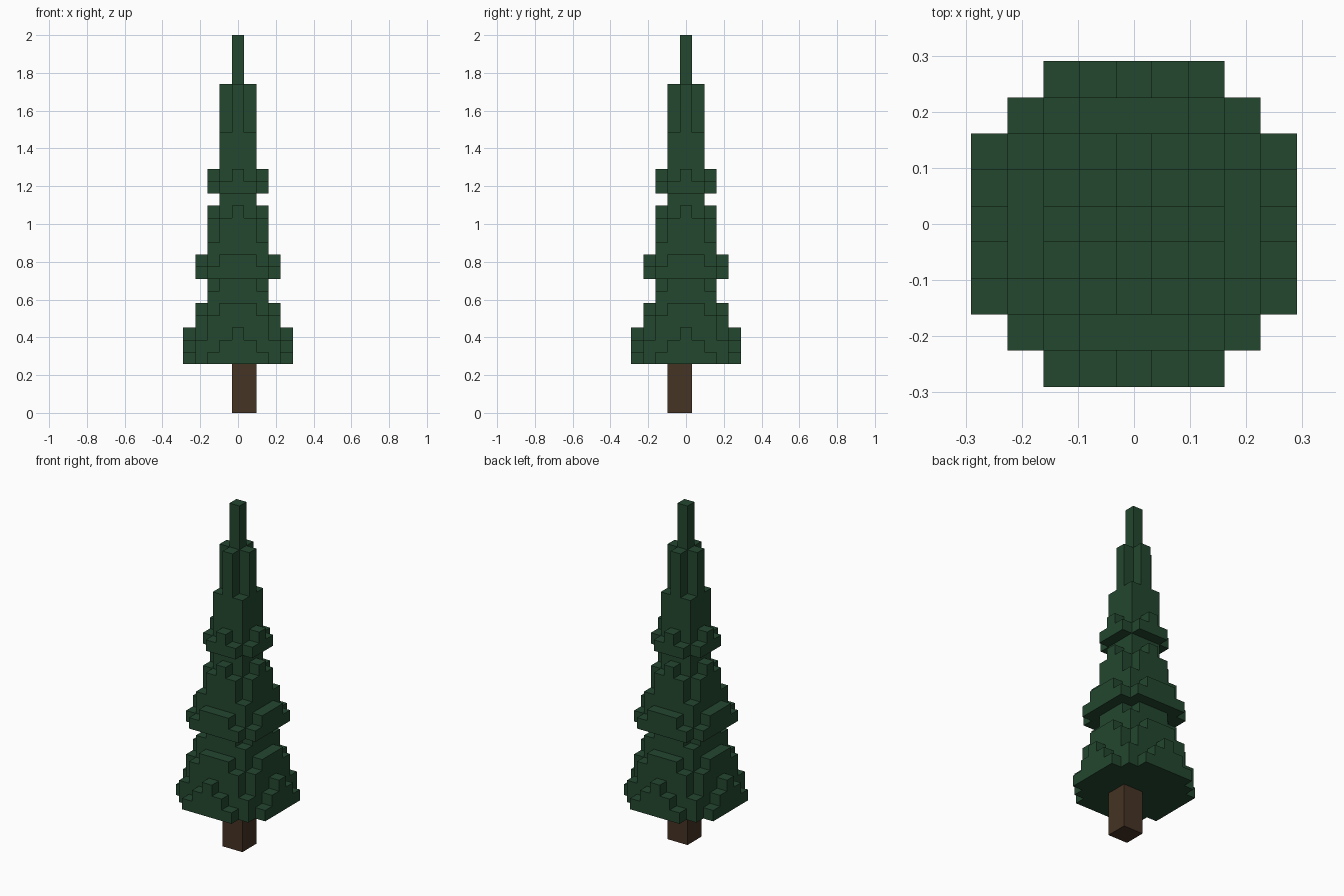
import bpy
import bmesh
import math
from mathutils import Vector

cube = bpy.data.objects.get("Cube")
if cube:
    bpy.data.objects.remove(cube, do_unlink=True)

LAYERS = 31
UNIT = 2 / LAYERS  # edge of one block


def make_material(name, colour):
    mat = bpy.data.materials.new(name)
    mat.use_nodes = True
    mat.diffuse_color = colour
    mat.node_tree.nodes["Principled BSDF"].inputs["Base Color"].default_value = colour
    return mat


def disc(radius, z):
    """Blocks of one layer that lie within a radius of the axis."""
    span = range(-4, 5)
    return {(x, y, z) for x in span for y in span if math.hypot(x, y) <= radius}


def build_blocks(name, cells, solid, mat):
    """Mesh the faces of the cells that are not covered by another block."""
    bm = bmesh.new()
    for cell in cells:
        for axis in range(3):
            for side in (-1, 1):
                step = [0, 0, 0]
                step[axis] = side
                if tuple(c + s for c, s in zip(cell, step)) in solid:
                    continue
                normal = Vector(step)
                u = Vector([float(i == (axis + 1) % 3) for i in range(3)])
                v = normal.cross(u)
                middle = Vector(cell) + Vector((0, 0, 0.5)) + normal / 2
                corners = [middle + (u * a + v * b) / 2
                           for a, b in ((-1, -1), (1, -1), (1, 1), (-1, 1))]
                bm.faces.new([bm.verts.new(p * UNIT) for p in corners])
    # Weld the blocks and merge coplanar faces
    bmesh.ops.remove_doubles(bm, verts=bm.verts, dist=UNIT / 100)
    bmesh.ops.dissolve_limit(bm, angle_limit=0.01, verts=bm.verts, edges=bm.edges)
    mesh = bpy.data.meshes.new(name)
    bm.to_mesh(mesh)
    bm.free()
    mesh.materials.append(mat)
    obj = bpy.data.objects.new(name, mesh)
    bpy.context.collection.objects.link(obj)
    return obj


# Trunk: a two by two post, off the axis by half a block
trunk = {(x, y, z) for x in (0, 1) for y in (-1, 0) for z in range(4)}

# Foliage tiers: first layer, end layer, starting radius, shrink per layer
tiers = [
    (4, 11, 4.72, 0.35),
    (11, 18, 3.62, 0.32),
    (18, 20, 2.3, 0.2),
    (20, 23, 1.5, 0),
    (23, 27, 1, 0),
    (27, LAYERS, 0.5, 0),
]
foliage = set()
for start, end, radius, shrink in tiers:
    for z in range(start, end):
        foliage |= disc(radius - shrink * (z - start), z)

solid = trunk | foliage
build_blocks("trunk", trunk, solid, make_material("bark brown", (0.061, 0.033, 0.018, 1)))
build_blocks("foliage", foliage, solid, make_material("pine green", (0.017, 0.063, 0.028, 1)))
